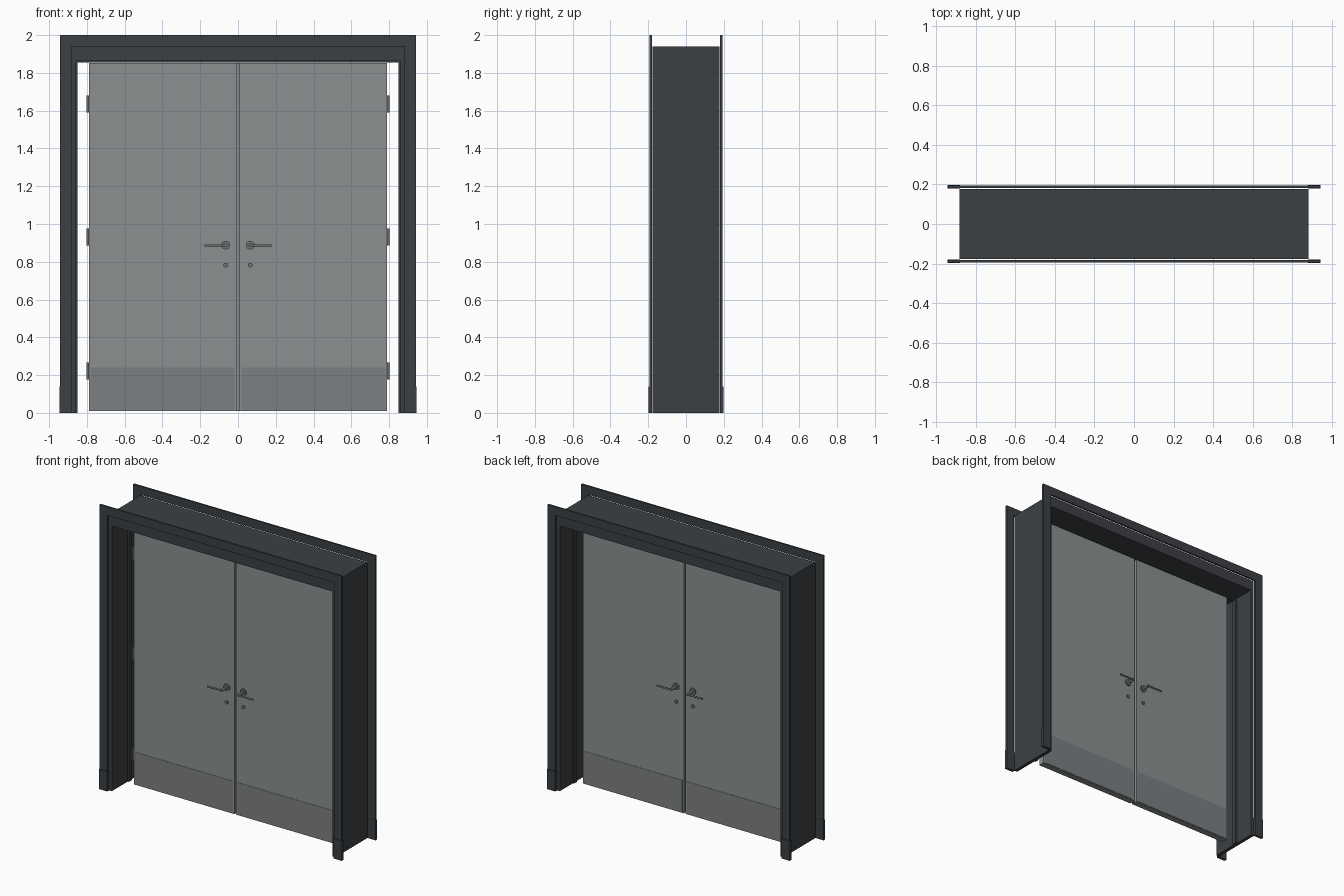
import bpy, bmesh
from math import pi
from mathutils import Vector

if "Cube" in bpy.data.objects:
    bpy.data.objects.remove(bpy.data.objects["Cube"])


def material(name, rgba):
    m = bpy.data.materials.new(name)
    m.diffuse_color = rgba
    m.use_nodes = True
    m.node_tree.nodes["Principled BSDF"].inputs["Base Color"].default_value = m.diffuse_color
    return m


DARK = material("dark_frame", (0.045, 0.051, 0.056, 1))
LEAF = material("grey_leaf", (0.26, 0.28, 0.28, 0.8))
PLATE = material("kick_metal", (0.20, 0.215, 0.225, 0.85))
STEEL = material("steel", (0.16, 0.17, 0.175, 1))


def finish(name, bm, mat, smooth=False):
    bmesh.ops.recalc_face_normals(bm, faces=bm.faces)
    me = bpy.data.meshes.new(name)
    bm.to_mesh(me)
    bm.free()
    me.materials.append(mat)
    ob = bpy.data.objects.new(name, me)
    bpy.context.collection.objects.link(ob)
    if smooth:
        bpy.context.view_layer.objects.active = ob
        ob.select_set(True)
        bpy.ops.object.shade_smooth_by_angle(angle=pi / 6)
        ob.select_set(False)
    return ob


def box(name, x, y, z, mat):
    bm = bmesh.new()
    bmesh.ops.create_cube(bm, size=1)
    for v in bm.verts:
        v.co = [a + (b - a) * (c + 0.5) for (a, b), c in zip((x, y, z), v.co)]
    return finish(name, bm, mat)


def rod(bm, a, b, r, sides=24):
    a, b = Vector(a), Vector(b)
    d = b - a
    mat = d.to_track_quat('Z', 'Y').to_matrix().to_4x4()
    mat.translation = (a + b) / 2
    bmesh.ops.create_cone(bm, cap_ends=True, segments=sides, radius1=r,
                          radius2=r, depth=d.length, matrix=mat)


def portal(name, out_x, out_z, in_x, in_z, y0, y1):
    """Upside-down U outline with mitred corners, extruded along y."""
    outer = [(-out_x, 0), (-out_x, out_z), (out_x, out_z), (out_x, 0)]
    inner = [(-in_x, 0), (-in_x, in_z), (in_x, in_z), (in_x, 0)]
    bm = bmesh.new()
    o = [bm.verts.new((x, y0, z)) for x, z in outer]
    i = [bm.verts.new((x, y0, z)) for x, z in inner]
    faces = [bm.faces.new((o[k], o[k + 1], i[k + 1], i[k])) for k in range(3)]
    ext = bmesh.ops.extrude_face_region(bm, geom=faces)["geom"]
    for v in ext:
        if isinstance(v, bmesh.types.BMVert):
            v.co.y = y1
    # restore the start cap if the extrusion consumed it
    if not any(all(abs(v.co.y - y0) < 1e-6 for v in f.verts) for f in bm.faces):
        for k in range(3):
            bm.faces.new((o[k], i[k], i[k + 1], o[k + 1]))
    return finish(name, bm, DARK)


def span(s, a, b):
    return tuple(sorted((s * a, s * b)))


# Wall lining and door stop
portal("frame_lining", 0.882, 1.94, 0.858, 1.864, -0.177, 0.177)
portal("door_stop", 0.859, 1.865, 0.849, 1.854, 0.0, 0.032)

# Casings with plinth blocks on both wall faces
for face, f in (("front", -1), ("back", 1)):
    portal(face + "_casing", 0.942, 2.0, 0.882, 1.94, *span(f, 0.181, 0.194))
    for side, s in (("left", -1), ("right", 1)):
        box(f"{face}_{side}_plinth_block", span(s, 0.88, 0.945),
            span(f, 0.179, 0.198), (0, 0.14), DARK)

# Door leaves with their hardware
Y0, Y1 = -0.03, 0.015
for side, s in (("left", -1), ("right", 1)):
    box(side + "_door_leaf", span(s, 0.007, 0.79), (Y0, Y1), (0.01, 1.852), LEAF)

    # Three hinge knuckles
    bm = bmesh.new()
    for z in (0.222, 0.93, 1.635):
        rod(bm, (s * 0.795, Y0 + 0.002, z - 0.045),
            (s * 0.795, Y0 + 0.002, z + 0.045), 0.007, 16)
    finish(side + "_hinges", bm, STEEL, True)

    for face, y, d in (("front", Y0, -1), ("back", Y1, 1)):
        # Kick plate
        box(f"{side}_{face}_kick_plate", span(s, 0.018, 0.78),
            tuple(sorted((y, y + d * 0.002))), (0.014, 0.24), PLATE)
        # Lever handle: rose, neck and lever
        bm = bmesh.new()
        x, z = s * 0.065, 0.888
        rod(bm, (x, y, z), (x, y + d * 0.01, z), 0.023, 32)
        rod(bm, (x, y, z), (x, y + d * 0.062, z), 0.009)
        rod(bm, (x - s * 0.008, y + d * 0.057, z - 0.002),
            (s * 0.178, y + d * 0.057, z - 0.002), 0.006)
        finish(f"{side}_{face}_lever_handle", bm, STEEL, True)
        # Key escutcheon
        bm = bmesh.new()
        rod(bm, (x, y, 0.782), (x, y + d * 0.008, 0.782), 0.012)
        finish(f"{side}_{face}_key_escutcheon", bm, STEEL, True)

# Seal in the gap where the leaves meet
box("meeting_seal", (-0.007, 0.007), (-0.012, -0.003), (0.01, 1.852), LEAF)
